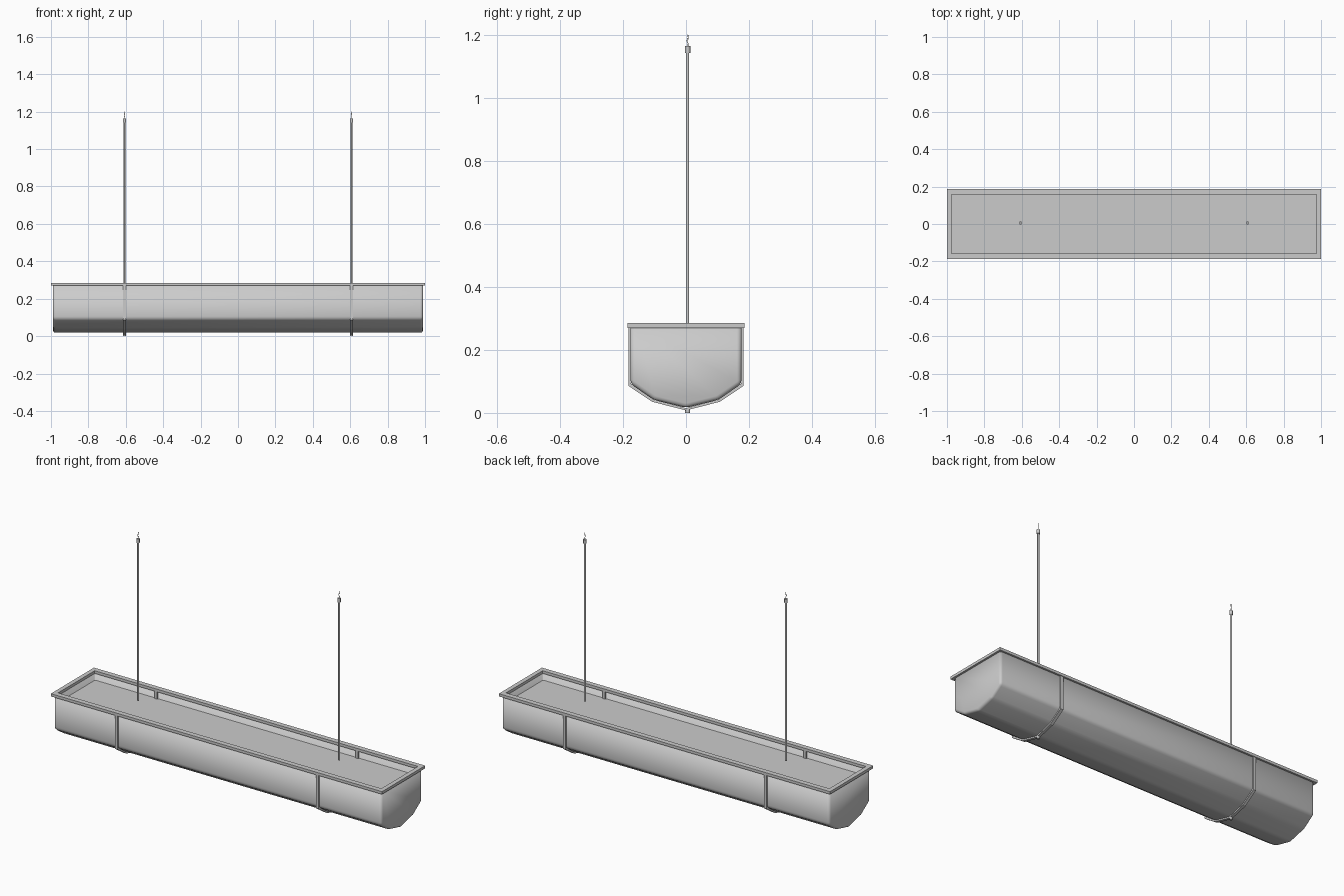
import bpy, bmesh, math
from mathutils import Matrix, Vector

if "Cube" in bpy.data.objects:
    bpy.data.objects.remove(bpy.data.objects["Cube"])

HALF = [(0.176, 0.285), (0.176, 0.092), (0.102, 0.041), (0.0, 0.016)]
STRAP = [(0.183, 0.275), (0.183, 0.086), (0.107, 0.035), (0.0, 0.008)]
ROD_X, ROD_Y = 0.607, 0.005


def mirrored(half):
    return half + [(-y, z) for y, z in reversed(half[:-1])]


def finish(bm, name, smooth=None):
    bmesh.ops.recalc_face_normals(bm, faces=bm.faces[:])
    me = bpy.data.meshes.new(name)
    bm.to_mesh(me)
    bm.free()
    ob = bpy.data.objects.new(name, me)
    bpy.context.collection.objects.link(ob)
    if smooth:
        bpy.ops.object.select_all(action='DESELECT')
        ob.select_set(True)
        bpy.context.view_layer.objects.active = ob
        bpy.ops.object.shade_smooth_by_angle(angle=math.radians(smooth))
    return ob


def prism(profile, x0, x1):
    bm = bmesh.new()
    f = bm.faces.new([bm.verts.new((x0, y, z)) for y, z in profile])
    ext = bmesh.ops.extrude_face_region(bm, geom=[f])
    verts = [v for v in ext['geom'] if isinstance(v, bmesh.types.BMVert)]
    bmesh.ops.translate(bm, vec=(x1 - x0, 0, 0), verts=verts)
    bmesh.ops.recalc_face_normals(bm, faces=bm.faces[:])
    return bm


def box(name, lo, hi):
    bm = bmesh.new()
    lo, hi = Vector(lo), Vector(hi)
    bmesh.ops.create_cube(bm, size=1, matrix=Matrix.Translation((lo + hi) / 2)
                          @ Matrix.Diagonal((*(hi - lo), 1)))
    return finish(bm, name)


def cylinder(name, x, y, r0, r1, z0, z1, sides=12):
    bm = bmesh.new()
    bmesh.ops.create_cone(bm, cap_ends=True, segments=sides, radius1=r0, radius2=r1,
                          depth=z1 - z0, matrix=Matrix.Translation((x, y, (z0 + z1) / 2)))
    return finish(bm, name, 40)


# Trough: open-topped prism, soft lower and end edges, thin walls
bm = prism(mirrored(HALF), -0.989, 0.989)
top = [f for f in bm.faces if f.normal.z > 0.9]
bmesh.ops.delete(bm, geom=top, context='FACES_ONLY')
edges = [e for e in bm.edges if not e.is_boundary]
bmesh.ops.bevel(bm, geom=edges, offset=0.014, segments=3, profile=0.5,
                affect='EDGES', clamp_overlap=True)
for v in bm.verts:
    v.co.z = min(v.co.z, 0.28)
trough = finish(bm, "trough", 35)
solid = trough.modifiers.new("walls", 'SOLIDIFY')
solid.thickness = 0.01
solid.offset = -1

# Rim: flat rectangular frame
bm = bmesh.new()
loops = []
for hx, hy, z in [(1, 0.186, 0.270), (1, 0.186, 0.285),
                  (0.976, 0.158, 0.285), (0.976, 0.158, 0.270)]:
    loops.append([bm.verts.new((sx * hx, sy * hy, z))
                  for sx, sy in [(-1, -1), (1, -1), (1, 1), (-1, 1)]])
for i in range(4):
    a, b = loops[i], loops[(i + 1) % 4]
    for j in range(4):
        k = (j + 1) % 4
        bm.faces.new((a[j], a[k], b[k], b[j]))
finish(bm, "rim")

# Fill surface inside the trough
bm = bmesh.new()
bm.faces.new([bm.verts.new((sx * 0.982, sy * 0.169, 0.23))
              for sx, sy in [(-1, -1), (1, -1), (1, 1), (-1, 1)]])
soil = finish(bm, "soil")

for side, label in ((-1, "left"), (1, "right")):
    x = side * ROD_X
    # Strap wrapping under the trough
    outer = mirrored(STRAP)
    inner = mirrored([(y * 0.955, z + (0.007 if z < 0.2 else 0)) for y, z in STRAP])
    finish(prism(outer + inner[::-1], x - 0.008, x + 0.008), label + "_strap")
    # Strap ends folded inside the walls
    for s, end in ((-1, "front"), (1, "back")):
        y0, y1 = sorted((s * 0.158, s * 0.167))
        box(f"{label}_{end}_strap_end", (x - 0.008, y0, 0.22), (x + 0.008, y1, 0.275))
    # Bolt below, hanging rod and its ferrule above
    cylinder(label + "_bolt", x, ROD_Y, 0.008, 0.008, 0.0, 0.012)
    cylinder(label + "_rod", x, ROD_Y, 0.0052, 0.0052, 0.28, 1.15)
    cylinder(label + "_ferrule", x, ROD_Y, 0.0085, 0.0085, 1.142, 1.164)
    # Small wire hook at the tip
    cu = bpy.data.curves.new(label + "_hook", 'CURVE')
    cu.dimensions = '3D'
    cu.bevel_depth = 0.0014
    cu.bevel_resolution = 1
    cu.use_fill_caps = True
    pts = [(0, 1.160), (0.003, 1.172), (-0.003, 1.180), (-0.001, 1.188), (0.003, 1.186),
           (0.003, 1.192), (0.001, 1.2)]
    sp = cu.splines.new('POLY')
    sp.points.add(len(pts) - 1)
    for p, (d, z) in zip(sp.points, pts):
        p.co = (x + d * 0.7, ROD_Y + d * 0.7, z, 1)
    bpy.context.collection.objects.link(bpy.data.objects.new(label + "_hook", cu))
